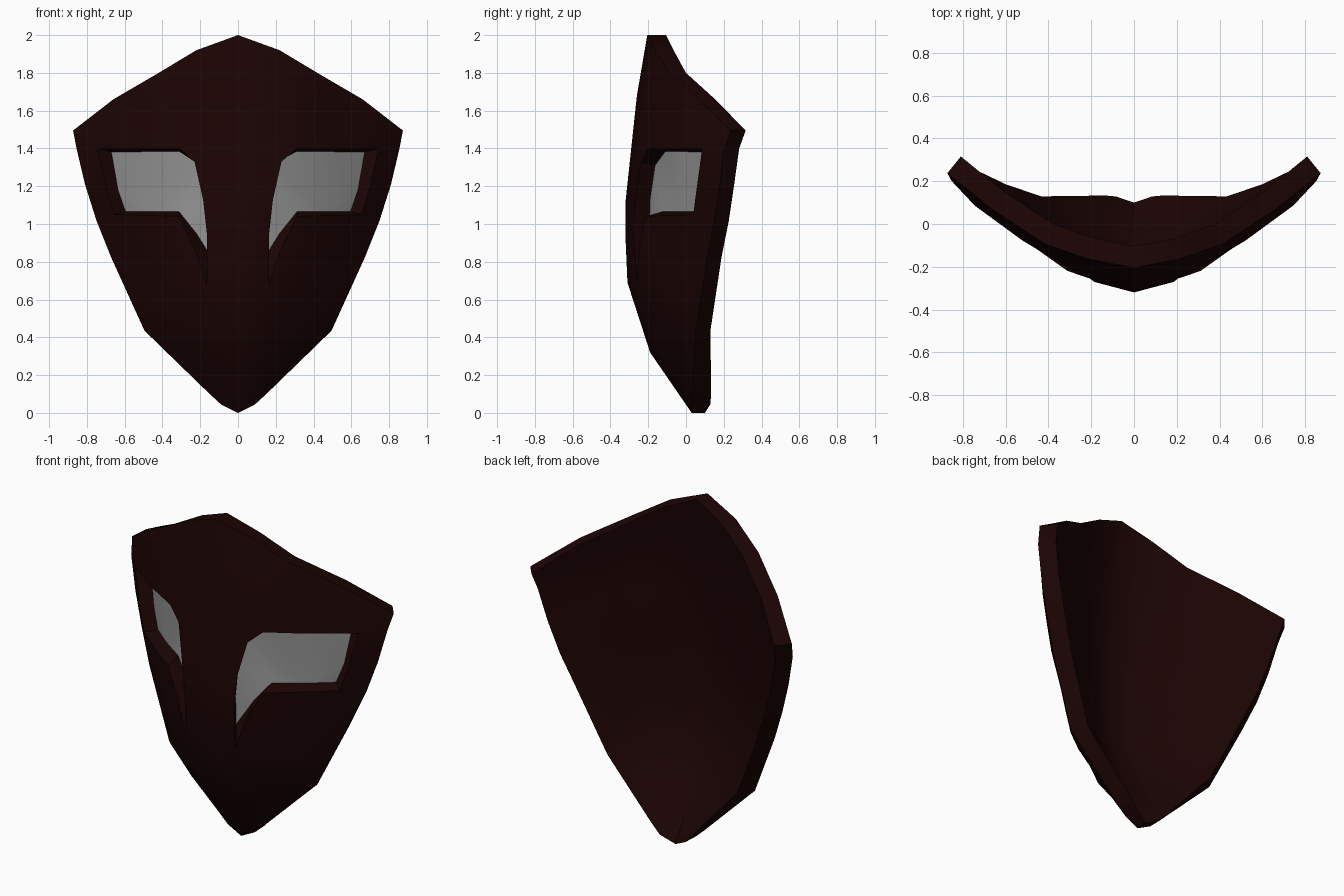
import bpy, bmesh
from math import hypot, radians
from mathutils import Vector
from mathutils.geometry import delaunay_2d_cdt

cube = bpy.data.objects.get("Cube")
if cube:
    bpy.data.objects.remove(cube, do_unlink=True)


def material(name, rgb):
    mat = bpy.data.materials.new(name)
    mat.use_nodes = True
    mat.diffuse_color = (*rgb, 1)
    mat.node_tree.nodes["Principled BSDF"].inputs["Base Color"].default_value = (*rgb, 1)
    return mat


def interp(table, v):
    for (a, fa), (b, fb) in zip(table, table[1:]):
        if v <= b:
            return fa + (fb - fa) * (v - a) / (b - a)
    return table[-1][1]


# Profiles by height: half outline, nose line depth, side edge depth
OUTLINE = [(0, 0), (.045, .09), (.1, .15), (.435, .495), (.82, .67), (1.02, .75),
           (1.21, .81), (1.4, .855), (1.495, .873), (1.66, .66), (1.8, .42), (1.92, .22), (2, 0)]
NOSE = [(0, .03), (.32, -.19), (.69, -.31), (.92, -.32), (1.12, -.32), (1.68, -.26), (2, -.205)]
EDGE = [(0, .03), (.44, .05), (.82, .112), (1.05, .157), (1.21, .178), (1.4, .203), (1.5, .24), (2, .32)]
# Sweep from nose line (0) to side edge (1)
SWEEP = [(0, 0), (.24, .1), (.4, .2), (.55, .35), (.72, .58), (.87, .76), (1, 1), (1.2, 1.36)]
# Eye opening: rim x and z, floor x and z (the floor runs under the nose side)
EYE = [(.165, .68, .12, .79), (.22, .85, .22, .95), (.312, 1.04, .312, 1.065),
       (.48, 1.045, .46, 1.065), (.655, 1.05, .595, 1.065), (.7, 1.2, .635, 1.18),
       (.745, 1.4, .67, 1.38), (.52, 1.4, .48, 1.383), (.31, 1.4, .312, 1.385),
       (.23, 1.33, .17, 1.31), (.185, 1.13, .135, 1.13), (.165, .95, .12, .96)]


def front_y(x, z):
    width = max(interp(OUTLINE, min(z, 1.495)), .02)
    nose = interp(NOSE, z)
    return nose + (interp(EDGE, z) - nose) * interp(SWEEP, x / width)


def back_point(x, z, extra, side):
    """Point of the inner skin, offset from the front along a level direction."""
    depth = .07 + .03 * min(1, z / .05) + extra
    if x < .001:
        return Vector((0, front_y(0, z) + depth, z))
    slope = (front_y(x + .01, z) - front_y(x - .01, z)) / .02 * .75 * min(1, z / .4)
    size = hypot(slope, 1)
    return Vector((side * max(x - depth * slope / size, .004), front_y(x, z) + depth / size, z))


def near_eye(x, z):
    return (.1 < x < .8 and 1 < z < 1.45) or (.12 < x < .3 and .62 < z < 1.45)


# Flat layout of one half: border, eye opening and filling points
border = [(x, z) for z, x in OUTLINE] + [(0, z) for z, _ in reversed(NOSE[1:-1])]
points = border + [rim[:2] for rim in EYE]
nb = len(border)
for i in range(1, 6):
    for j in range(1, 13):
        x, z = i * .15, j * .15
        if x < interp(OUTLINE, z) - .05 and not near_eye(x, z):
            points.append((x, z))
loops = [list(range(nb)), list(range(nb, nb + len(EYE)))]
flat, _, tris, origin, _, face_origin = delaunay_2d_cdt(
    [Vector(p) for p in points], [], loops, 1, 1e-5)
floor_xz = {}
for i, sources in enumerate(origin):
    for s in sources:
        if nb <= s < nb + len(EYE):
            floor_xz[i] = EYE[s - nb][2:]
eye_tris = [t for t, f in zip(tris, face_origin) if 1 in f]
skin_tris = [t for t, f in zip(tris, face_origin) if 1 not in f]


def boundary(faces):
    """Directed edges used by only one face of the set."""
    edges = {(a, b) for f in faces for a, b in zip(f, list(f[1:]) + [f[0]])}
    return [(a, b) for a, b in edges if (b, a) not in edges]


def add_face(bm, verts, side):
    bm.faces.new(verts if side > 0 else list(reversed(verts)))


shell, panels = bmesh.new(), bmesh.new()
for side in (1, -1):
    # Front skin, back skin and eye floor points
    front = [shell.verts.new((side * p.x, front_y(p.x, p.y), p.y)) for p in flat]
    back = [shell.verts.new(back_point(p.x, p.y, .012 if i in floor_xz else 0, side))
            for i, p in enumerate(flat)]
    floor = {i: (side * x, front_y(x, z) + .094, z) for i, (x, z) in floor_xz.items()}
    wall = {i: shell.verts.new(co) for i, co in floor.items()}
    panel = {i: panels.verts.new(co) for i, co in floor.items()}
    for t in skin_tris:
        add_face(shell, [front[i] for i in t], side)
    for t in tris:
        add_face(shell, [back[i] for i in reversed(t)], side)
    for t in eye_tris:
        add_face(panels, [panel[i] for i in t], side)
    # Outer rim
    for a, b in boundary(tris):
        if flat[a].x > .001 or flat[b].x > .001:
            add_face(shell, [front[b], front[a], back[a], back[b]], side)
    # Recess walls
    for a, b in boundary(eye_tris):
        add_face(shell, [front[a], front[b], wall[b], wall[a]], side)


def finish(name, bm, mat):
    bmesh.ops.remove_doubles(bm, verts=bm.verts, dist=.0005)
    mesh = bpy.data.meshes.new(name)
    bm.to_mesh(mesh)
    bm.free()
    mesh.materials.append(mat)
    obj = bpy.data.objects.new(name, mesh)
    bpy.context.collection.objects.link(obj)
    bpy.ops.object.select_all(action='DESELECT')
    obj.select_set(True)
    bpy.context.view_layer.objects.active = obj
    bpy.ops.object.shade_smooth_by_angle(angle=radians(42))


finish("mask_shell", shell, material("dark_maroon", (.0115, .0012, .0012)))
finish("eye_panels", panels, material("lens_grey", (.29, .29, .29)))
